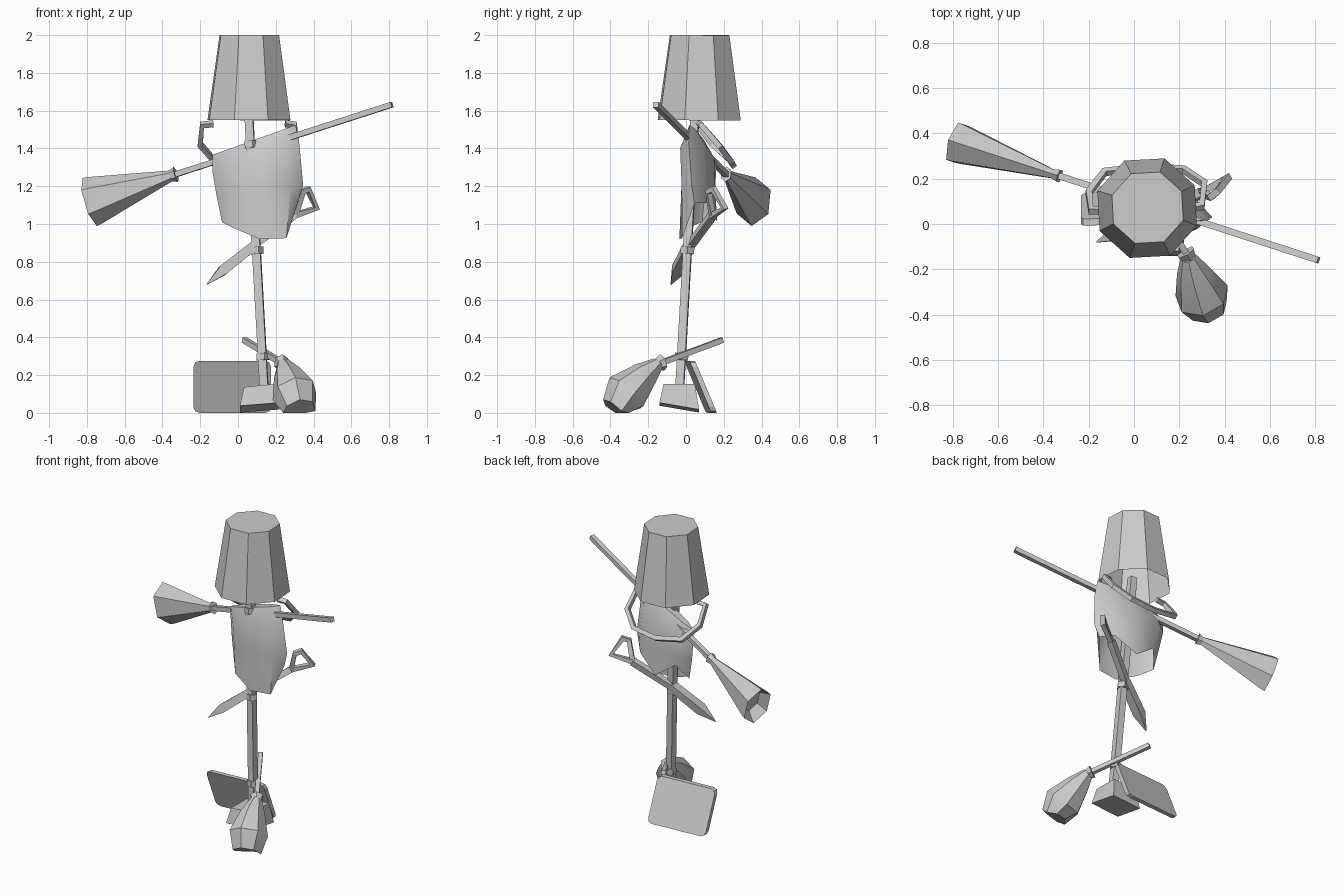
import bpy, bmesh, math
from mathutils import Vector

if "Cube" in bpy.data.objects:
    bpy.data.objects.remove(bpy.data.objects["Cube"], do_unlink=True)

GREY = (0.6, 0.6, 0.6, 1)
mat = bpy.data.materials.new("plain grey")
mat.use_nodes = True
mat.diffuse_color = GREY
mat.node_tree.nodes["Principled BSDF"].inputs["Base Color"].default_value = GREY


def finish(name, bm, smooth=20):
    """Turn a bmesh into a named object with the shared material."""
    bmesh.ops.recalc_face_normals(bm, faces=bm.faces)
    mesh = bpy.data.meshes.new(name)
    bm.to_mesh(mesh)
    bm.free()
    mesh.materials.append(mat)
    obj = bpy.data.objects.new(name, mesh)
    bpy.context.collection.objects.link(obj)
    bpy.ops.object.select_all(action="DESELECT")
    obj.select_set(True)
    bpy.context.view_layer.objects.active = obj
    bpy.ops.object.shade_smooth_by_angle(angle=math.radians(smooth))
    return obj


def loft(name, rings, start=True, end=True, smooth=20):
    """Skin a list of equal point rings, with optional end caps."""
    bm = bmesh.new()
    rows = [[bm.verts.new(p) for p in ring] for ring in rings]
    count = len(rows[0])
    for low, high in zip(rows, rows[1:]):
        for i in range(count):
            j = (i + 1) % count
            bm.faces.new((low[i], low[j], high[j], high[i]))
    if start:
        bm.faces.new(rows[0][::-1])
    if end:
        bm.faces.new(rows[-1])
    return finish(name, bm, smooth)


def tube(name, path, radii, sides=6, up=(0, 0, 1), flat=1, straight=False,
         turn=0.5, floor=None, **caps):
    """Sweep a polygon along a path; radii is one number or one per point."""
    path = [Vector(p) for p in path]
    if not isinstance(radii, (list, tuple)):
        radii = [radii] * len(path)
    rings = []
    for k, point in enumerate(path):
        if straight:
            along = (path[-1] - path[0]).normalized()
        else:
            before = (point - path[max(k - 1, 0)]).normalized()
            after = (path[min(k + 1, len(path) - 1)] - point).normalized()
            along = (before + after).normalized()
        side = along.cross(Vector(up)).normalized()
        top = side.cross(along)
        ring = []
        for i in range(sides):
            a = math.tau * (i + turn) / sides
            p = point + radii[k] * (flat * math.cos(a) * side + math.sin(a) * top)
            if floor is not None:
                p.z = max(p.z, floor)
            ring.append(p)
        rings.append(ring)
    return loft(name, rings, **caps)


def between(a, b, t):
    return Vector(a).lerp(Vector(b), t)


# Upturned bucket head, open underneath, with its drooping handle
tube("bucket_head", [(0.058, 0.07, 1.55), (0.06, 0.072, 2)], [0.233, 0.167], 8,
     up=(0, 1, 0), straight=True, turn=0.43, start=False)
tube("bucket_handle", [(-0.13, 0.06, 1.53), (-0.19, 0.06, 1.525), (-0.2, 0.14, 1.42),
                       (-0.13, 0.23, 1.34), (0.05, 0.25, 1.31), (0.22, 0.24, 1.33),
                       (0.31, 0.18, 1.41), (0.3, 0.08, 1.525), (0.25, 0.07, 1.53)],
     0.02, 4, up=(0.1, 0.8, 0.6))

# Upright post with rope wraps
foot, top = (0.14, -0.035, 0.1), (0.055, 0.05, 1.62)
tube("post", [foot, top], 0.031, 4, up=(0.1, 1, 0))
for label, t in (("foot", 0.13), ("waist", 0.5), ("neck", 0.87)):
    tube(label + "_rope", [between(foot, top, t - 0.012), between(foot, top, t + 0.012)],
         0.038, 5, up=(0, 1, 0))

# Arm pole: a broom laid crosswise
tip, neck = (0.815, -0.16, 1.632), (-0.37, 0.225, 1.25)
tube("arm_pole", [tip, neck], 0.021, 4)
tube("arm_broom_bristles", [between(tip, neck, t) for t in (0.965, 0.99, 1.33, 1.35, 1.3)],
     [0.042, 0.03, 0.13, 0.133, 0.085], 6, flat=0.75, straight=True)

# Second broom leaning at the foot
stick, collar = (0.035, 0.19, 0.385), (0.24, -0.145, 0.26)
tube("floor_broom_stick", [stick, collar], 0.02, 4)
tube("floor_broom_collar", [between(stick, collar, t) for t in (0.94, 1.03)],
     [0.045, 0.03], 6, straight=True)
tube("floor_broom_bristles", [(0.24, -0.145, 0.265), (0.262, -0.215, 0.205),
                              (0.3, -0.315, 0.105), (0.325, -0.372, 0.01)],
     [0.034, 0.075, 0.122, 0.09], 7, straight=True, floor=0, smooth=35)


# Cloth body: rings of centre x, height, half width, half depth, slope, shear
def cloth_ring(cx, z, half, deep, slope, shear, hem=(0,) * 8):
    ring = []
    for i in range(8):
        a = math.tau * i / 8
        x = half * math.cos(a)
        y = 0.065 - deep * math.sin(a) - shear * x
        ring.append((cx + x, y, z + slope * x + hem[i]))
    return ring


hem = (0.1, -0.085, -0.09, -0.03, 0, 0.1, 0, 0.1)
loft("cloth_body", [cloth_ring(0.115, 1.01, 0.2, 0.1, 0, 0.1, hem),
                    cloth_ring(0.115, 1.18, 0.23, 0.09, 0.1, 0.15),
                    cloth_ring(0.095, 1.35, 0.23, 0.085, 0.32, 0.22),
                    cloth_ring(0.085, 1.445, 0.22, 0.03, 0.36, 0.22)],
     start=False, smooth=40)

# Spade-like blade tied at the waist, with a loop grip
grip = (0.3, 0.14, 1.045)
tube("blade_shaft", [(0.06, 0.01, 0.87), grip], 0.028, 4, up=(0, 1, 0))
tube("blade", [(0.09, 0.02, 0.89), (-0.08, -0.045, 0.755), (-0.165, -0.08, 0.68)],
     [0.038, 0.042, 0.003], 4, up=(0, 1, 0), flat=0.9, straight=True)
tube("blade_grip", [grip, (0.415, 0.205, 1.085), (0.37, 0.145, 1.185),
                    (0.34, 0.12, 1.17), grip], 0.021, 4, up=(0.5, -0.8, 0))

# Board leaning behind the post: a rounded rectangle, tilted back and turned
outline = []
for sx, sz, start in ((1, 1, 0), (-1, 1, 1), (-1, -1, 2), (1, -1, 3)):
    for step in (0, 0.5, 1):
        a = (start + step) * math.pi / 2
        outline.append((sx * 0.175 + 0.03 * math.cos(a), sz * 0.108 + 0.03 * math.sin(a)))
rings = []
for depth in (0, 0.03):
    rings.append([(x - 0.03, 0.062 - 0.42 * z + 0.07 * x + depth, 0.138 + z)
                  for x, z in outline])
loft("leaning_board", rings)

# Tapered block holding the post, its underside lifted at the front
rings = []
for z, half, lift in ((0.028, 0.105, 0.018), (0.145, 0.083, 0)):
    rings.append([(0.115 + sx * half, -0.036 + sy * half, z - lift * sy + 0.008 * sx)
                  for sx, sy in ((-1, -1), (1, -1), (1, 1), (-1, 1))])
loft("base_block", rings)
